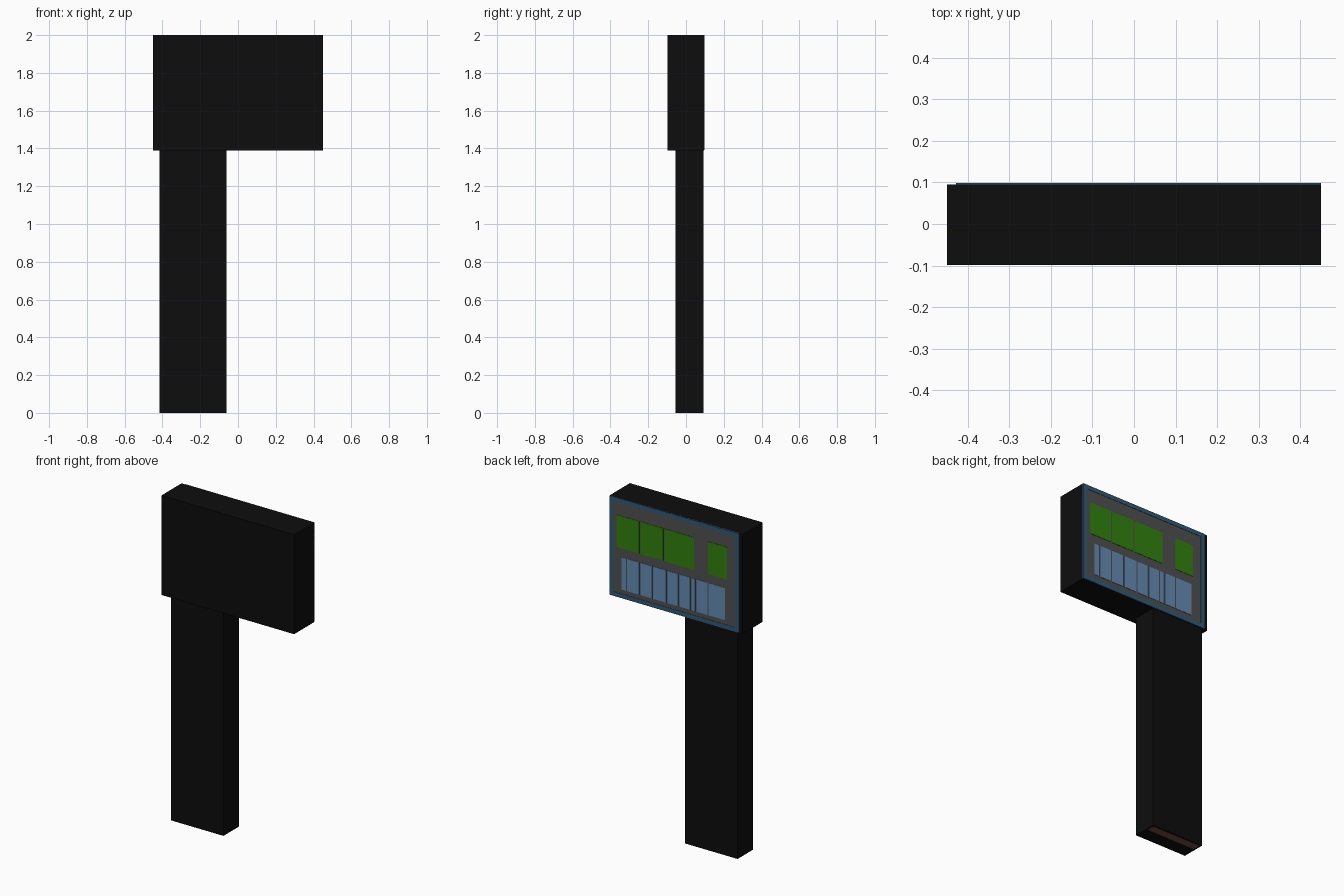
import bpy, bmesh
from mathutils import Vector

if "Cube" in bpy.data.objects:
    bpy.data.objects.remove(bpy.data.objects["Cube"])


def material(name, rgb):
    m = bpy.data.materials.new(name)
    m.diffuse_color = (*rgb, 1)
    m.use_nodes = True
    m.node_tree.nodes["Principled BSDF"].inputs["Base Color"].default_value = m.diffuse_color
    return m


BLACK = material("black_casing", (0.004, 0.004, 0.004))
FRAME = material("frame_blue", (0.03, 0.1, 0.18))
GREY = material("board_grey", (0.08, 0.08, 0.08))
GREEN = material("panel_green", (0.03, 0.22, 0.004))
BLUE = material("panel_blue", (0.13, 0.26, 0.46))
BROWN = material("base_brown", (0.16, 0.07, 0.05))


def box(name, x, y, z, mat):
    """Box from (min, max) ranges along each axis."""
    bm = bmesh.new()
    bmesh.ops.create_cube(bm, size=1)
    for v in bm.verts:
        v.co = Vector(r[0] if c < 0 else r[1] for c, r in zip(v.co, (x, y, z)))
    me = bpy.data.meshes.new(name)
    bm.to_mesh(me)
    bm.free()
    me.materials.append(mat)
    ob = bpy.data.objects.new(name, me)
    bpy.context.collection.objects.link(ob)
    return ob


# Post and head casing
box("post", (-0.415, -0.06), (-0.055, 0.093), (0, 1.395), BLACK)
box("head_casing", (-0.45, 0.45), (-0.099, 0.095), (1.39, 2), BLACK)

# Plate set into the underside of the post
box("base_plate", (-0.405, -0.07), (0.035, 0.083), (-0.001, 0.01), BROWN)

# Display frame: four bars around the back face
L, R, B, T, W = -0.428, 0.45, 1.392, 2.0, 0.026
FY = (0.09, 0.099)
box("frame_top", (L, R), FY, (T - W, T), FRAME)
box("frame_bottom", (L, R), FY, (B, B + W), FRAME)
box("frame_left", (L, L + W), FY, (B + W, T - W), FRAME)
box("frame_right", (R - W, R), FY, (B + W, T - W), FRAME)
box("display_board", (L + W, R - W), (0.09, 0.097), (B + W, T - W), GREY)


# Rows of panels, given as edge positions along x with thin gaps between
def row(name, edges, z, mat, gap=0.004):
    for i, (a, b) in enumerate(zip(edges, edges[1:])):
        box(f"{name}_{i + 1}", (b + gap, a - gap), (0.09, 0.099), z, mat)


row("upper_panel", [0.405, 0.245, 0.082, -0.126], (1.697, 1.895), GREEN)
row("upper_side_panel", [-0.215, -0.35], (1.697, 1.895), GREEN)
row("lower_panel", [0.372, 0.334, 0.245, 0.157, 0.061, -0.02, -0.102, -0.136, -0.218, -0.337],
    (1.445, 1.643), BLUE)
